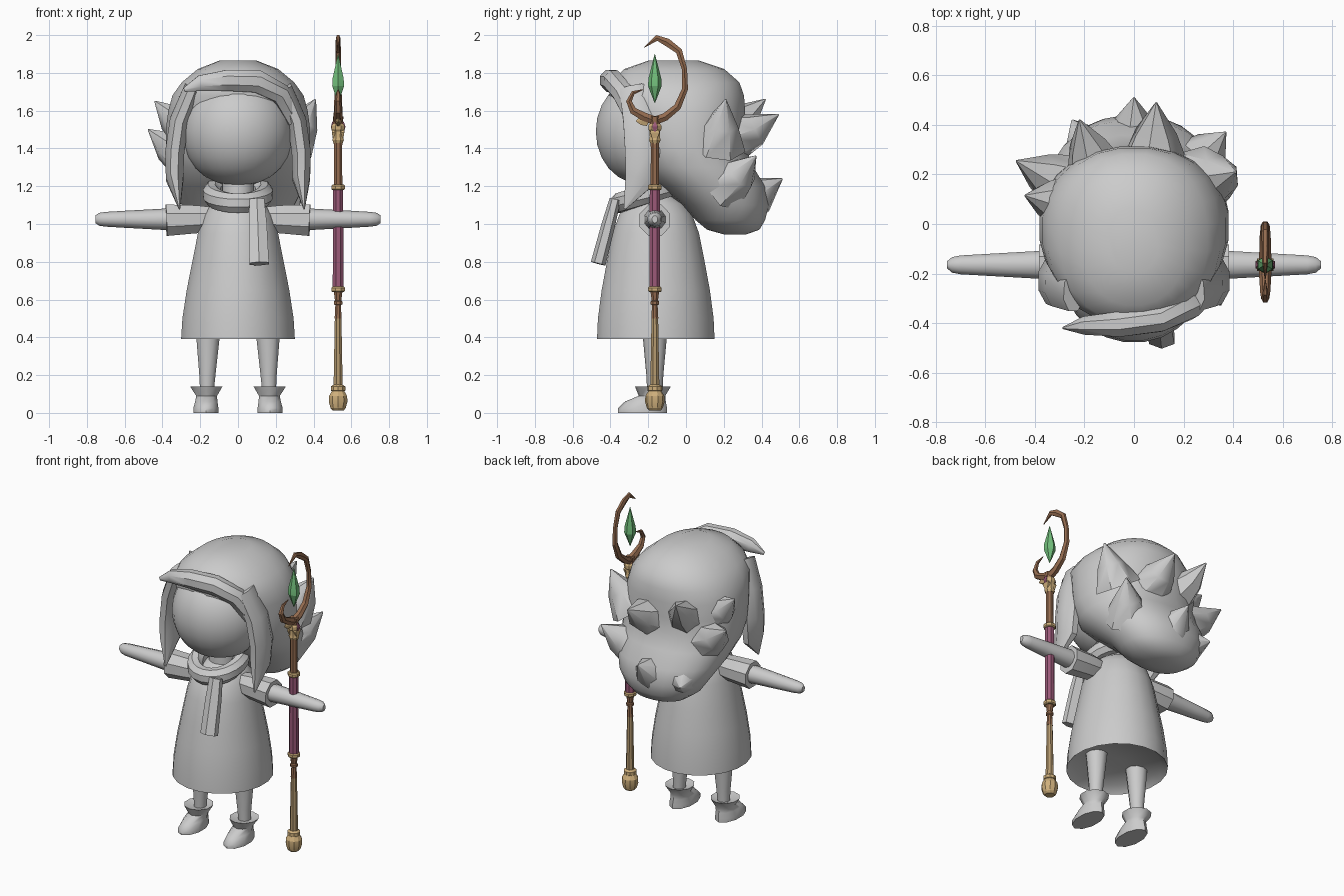
import bpy, bmesh, math
from mathutils import Vector

if "Cube" in bpy.data.objects:
    bpy.data.objects.remove(bpy.data.objects["Cube"])


def material(name, rgb):
    m = bpy.data.materials.new(name)
    m.diffuse_color = (*rgb, 1)
    m.use_nodes = True
    m.node_tree.nodes["Principled BSDF"].inputs["Base Color"].default_value = m.diffuse_color
    return m


GREY = material("plain grey", (0.6, 0.6, 0.6))
GOLD = material("pale gold", (0.62, 0.43, 0.2))
TAN = material("tan wood", (0.46, 0.32, 0.16))
BROWN = material("brown wood", (0.30, 0.15, 0.08))
PLUM = material("plum wrap", (0.33, 0.10, 0.19))
GREEN = material("green crystal", (0.17, 0.52, 0.2))


def finish(name, bm, mat, angle=40):
    bmesh.ops.remove_doubles(bm, verts=bm.verts, dist=1e-5)
    bmesh.ops.recalc_face_normals(bm, faces=bm.faces)
    me = bpy.data.meshes.new(name)
    bm.to_mesh(me)
    bm.free()
    ob = bpy.data.objects.new(name, me)
    bpy.context.collection.objects.link(ob)
    me.materials.append(mat)
    if angle:
        bpy.ops.object.select_all(action='DESELECT')
        ob.select_set(True)
        bpy.context.view_layer.objects.active = ob
        bpy.ops.object.shade_smooth_by_angle(angle=math.radians(angle))
    return ob


def loft(bm, rings, closed=False):
    """Skin a list of point rings, capping both ends unless closed."""
    vs = [[bm.verts.new(p) for p in r] for r in rings]
    n = len(vs[0])
    pairs = list(zip(vs, vs[1:])) + ([(vs[-1], vs[0])] if closed else [])
    for a, b in pairs:
        for i in range(n):
            j = (i + 1) % n
            bm.faces.new((a[i], a[j], b[j], b[i]))
    if not closed:
        bm.faces.new(vs[0][::-1])
        bm.faces.new(vs[-1])


def ring(cx, cy, z, rx, ry, n, power=2.0):
    out = []
    for i in range(n):
        a = 2 * math.pi * (i + 0.5) / n
        c, s = math.cos(a), math.sin(a)
        e = 2 / power
        out.append(Vector((cx + rx * math.copysign(abs(c) ** e, c),
                           cy + ry * math.copysign(abs(s) ** e, s), z)))
    return out


def stack(name, rows, mat, n=16, power=2.0, angle=40):
    """rows: (cx, cy, z, rx, ry)"""
    bm = bmesh.new()
    loft(bm, [ring(*r, n, power) for r in rows])
    return finish(name, bm, mat, angle)


def tube(bm, pts, radii, ref, n=8, closed=False):
    """Sweep an ellipse along a path; radii are pairs across the path."""
    pts = [Vector(p) for p in pts]
    ref, rings, k = Vector(ref), [], len(pts)
    for i, p in enumerate(pts):
        if closed:
            t = pts[(i + 1) % k] - pts[i - 1]
        else:
            t = pts[min(i + 1, k - 1)] - pts[max(i - 1, 0)]
        t.normalize()
        u = ref.cross(t).normalized()
        v = t.cross(u)
        a, b = radii[i]
        rings.append([p + u * a * math.cos(w) + v * b * math.sin(w)
                      for w in (2 * math.pi * (j + 0.5) / n for j in range(n))])
    loft(bm, rings, closed)


def sweep(name, pts, radii, ref, mat=GREY, n=8, closed=False, angle=40):
    bm = bmesh.new()
    tube(bm, pts, radii, ref, n, closed)
    return finish(name, bm, mat, angle)


# ---- body ----
CY = -0.16
dress = [(.44, .05, .05), (.43, .26, .27), (.39, .305, .315), (.5, .298, .31), (.65, .275, .29),
         (.8, .245, .262), (.95, .215, .232), (1.05, .185, .195), (1.11, .14, .15),
         (1.15, .085, .085), (1.3, .08, .08)]
stack("dress", [(0, CY, z, a, b) for z, a, b in dress], GREY, 20)

# ---- head ----
head = []
for i in range(13):
    w = math.pi * (0.02 + 0.96 * i / 12)
    s = math.sin(w) ** 0.85
    head.append((0, -.19, 1.49 - .285 * math.cos(w), .295 * s, .29 * s))
stack("head", head, GREY, 24)

# ---- arms, sleeves, legs and boots on both sides ----
for side, s in (("left", -1), ("right", 1)):
    sweep(side + "_sleeve", [(s * .1, CY, 1.03), (s * .22, CY, 1.025), (s * .38, CY - .005, 1.02)],
          [(.06, .06), (.08, .08), (.088, .09)], (0, 0, 1), n=8, angle=30)
    sweep(side + "_arm", [(s * x, -.165, 1.025) for x in (.3, .4, .6, .70, .735, .755)],
          [(.062, .06), (.058, .056), (.046, .045), (.04, .039), (.033, .034), (.015, .02)],
          (0, 0, 1), n=10)
    stack(side + "_leg", [(s * .165, -.165, .1, .037, .04), (s * .162, -.165, .2, .045, .045),
                          (s * .158, -.165, .45, .07, .068)], GREY, 10)
    stack(side + "_boot", [(s * .17, -.23, 0, .07, .13), (s * .17, -.23, .025, .07, .13),
                           (s * .168, -.215, .06, .062, .108), (s * .166, -.18, .09, .058, .07),
                           (s * .168, -.175, .14, .09, .095), (s * .165, -.17, .125, .04, .04)],
          GREY, 10, angle=45)

# ---- scarf ----
loop = [2 * math.pi * i / 20 for i in range(20)]
sweep("scarf_loop", [(.14 * math.sin(a), -.205 - .15 * math.cos(a), 1.16 - .05 * math.cos(a)) for a in loop],
      [(.05, .055)] * 20, (0, 0, 1), n=8, closed=True)
sweep("scarf_tail", [(.1, -.375, 1.13), (.105, -.41, 1.0), (.112, -.465, .79)],
      [(.045, .03), (.055, .036), (.06, .04)], (0, 1, 0), n=6, angle=25)

# ---- hair mass: height, front y, back y, half width ----
hair = [(.945, .2, .32, .07), (.97, .11, .39, .18), (1.02, .05, .42, .25), (1.1, -.02, .44, .30),
        (1.2, -.15, .42, .35), (1.3, -.27, .36, .375), (1.4, -.32, .32, .385), (1.5, -.34, .315, .385),
        (1.6, -.37, .315, .372), (1.68, -.41, .31, .35), (1.75, -.40, .285, .30),
        (1.82, -.33, .205, .215), (1.865, -.2, .07, .1)]
stack("hair_mass", [(0, (f + b) / 2, z, w, (b - f) / 2) for z, f, b, w in hair], GREY, 24, 2.2)

# ---- hair spikes: tip, base, base radius ----
spikes = [((.41, .21, 1.66), (.27, .17, 1.42), .15), ((.37, .37, 1.36), (.22, .2, 1.2), .15),
          ((.09, .49, 1.58), (.08, .22, 1.45), .15), ((0, .51, 1.24), (0, .25, 1.1), .17),
          ((-.22, .42, 1.66), (-.15, .2, 1.5), .13), ((-.475, .255, 1.5), (-.25, .15, 1.35), .14),
          ((-.44, .115, 1.65), (-.25, .08, 1.5), .13), ((-.25, .42, 1.12), (-.15, .24, 1.15), .15)]
bm = bmesh.new()
for tip, base, r in spikes:
    tip, base = Vector(tip), Vector(base)
    mid = base.lerp(tip, .55) - Vector((0, 0, .02))
    tube(bm, [base, mid, tip], [(r, r), (r * .58, r * .6), (.004, .004)], (0, 0, 1), n=7)
finish("hair_spikes", bm, GREY, 45)

# ---- fringe and side locks ----
sweep("fringe", [(-.285, -.42, 1.71), (-.2, -.41, 1.745), (-.06, -.405, 1.76), (.1, -.385, 1.755),
                 (.22, -.33, 1.69), (.29, -.27, 1.55)],
      [(.005, .012), (.04, .045), (.055, .06), (.055, .065), (.06, .06), (.05, .05)], (0, 0, 1))
for side, s, tip in (("left", -1, .31), ("right", 1, .35)):
    sweep(side + "_side_lock", [(s * .24, -.27, 1.72), (s * .31, -.24, 1.55), (s * .335, -.23, 1.38),
                                (s * .335, -.24, 1.24), (s * tip, -.325, 1.08)],
          [(.05, .09), (.055, .1), (.055, .1), (.05, .09), (.004, .006)], (0, 1, 0))

# ---- staff ----
SX, SY = .53, -.165


def staff(name, mat, rows, n=8):
    return stack(name, [(SX, SY, z, r, r) for z, r in rows], mat, n, angle=20)


staff("staff_pommel", GOLD, [(.012, .03), (.025, .042), (.06, .052), (.09, .05), (.115, .035),
                             (.118, .04), (.14, .04), (.15, .024)], 10)
staff("staff_lower_shaft", TAN, [(.14, .026), (.5, .019)])
staff("staff_lower_neck", BROWN, [(.5, .02), (.57, .016), (.575, .024), (.59, .024), (.595, .018), (.65, .026)])
staff("staff_grip", PLUM, [(.66, .031), (1.19, .029)])
for label, z in (("lower", .64), ("upper", 1.18)):
    staff("staff_%s_grip_ring" % label, GOLD, [(z, .033), (z + .006, .039), (z + .022, .039), (z + .028, .033)])
staff("staff_upper_shaft", BROWN, [(1.2, .024), (1.4, .023), (1.57, .03)])
staff("staff_collar", GOLD, [(1.43, .027), (1.445, .033), (1.46, .029), (1.49, .03), (1.5, .037), (1.52, .037), (1.53, .03)])

# horns of the open ring at the top
sweep("staff_large_horn", [(SX, y, z) for y, z in
      ((-.17, 1.545), (-.11, 1.567), (-.045, 1.62), (-.005, 1.715), (-.008, 1.82), (-.037, 1.915),
       (-.1, 1.962), (-.155, 1.985), (-.222, 1.935))],
      [(.026, .026), (.024, .024), (.022, .022), (.018, .018), (.016, .015), (.02, .015),
       (.024, .013), (.018, .012), (.002, .002)], (1, 0, 0), BROWN, 6, angle=20)
sweep("staff_small_horn", [(SX, y, z) for y, z in
      ((-.16, 1.545), (-.22, 1.567), (-.28, 1.6), (-.302, 1.65), (-.28, 1.695), (-.225, 1.712))],
      [(.026, .026), (.026, .024), (.022, .02), (.017, .016), (.012, .011), (.002, .002)],
      (1, 0, 0), BROWN, 6, angle=20)
sweep("staff_gold_leaf", [(SX, -.2, 1.535), (SX, -.235, 1.55), (SX, -.265, 1.545)],
      [(.02, .012), (.03, .012), (.002, .002)], (1, 0, 0), GOLD, 6, angle=0)

# crystal and side gems
staff("staff_crystal", GREEN, [(1.64, .001), (1.73, .036), (1.77, .034), (1.9, .001)], 6)
for side, s in (("left", -1), ("right", 1)):
    for name, mat, x, z, h, w, d in (("gem_mount", GOLD, .022, 1.485, .065, .036, .016),
                                     ("gem", PLUM, .029, 1.515, .036, .021, .014)):
        stack("staff_%s_%s" % (side, name), [(SX + s * x, SY, z - h, .001, .001),
              (SX + s * x, SY, z, d * 1.4, w * 1.4), (SX + s * x, SY, z + h * .8, .001, .001)],
              mat, 4, 1.0, angle=0)
